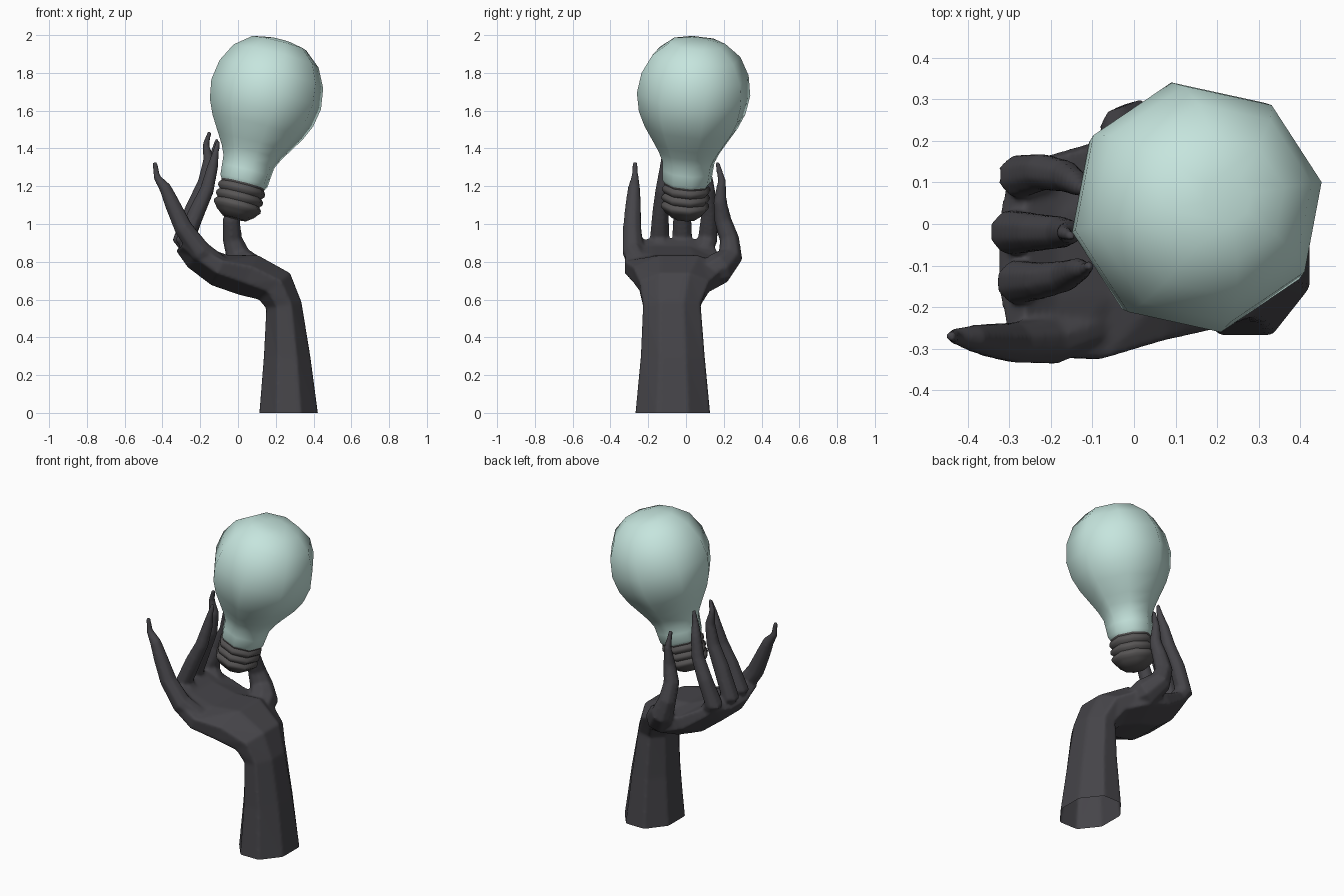
import bpy
import bmesh
import math
from mathutils import Vector, Matrix

if "Cube" in bpy.data.objects:
    bpy.data.objects.remove(bpy.data.objects["Cube"])


def material(name, rgb):
    m = bpy.data.materials.new(name)
    m.diffuse_color = (*rgb, 1)
    m.use_nodes = True
    m.node_tree.nodes["Principled BSDF"].inputs["Base Color"].default_value = m.diffuse_color
    return m


GLASS = material("pale_mint_glass", (0.565, 0.785, 0.73))
METAL = material("grey_metal", (0.095, 0.09, 0.09))
SKIN = material("charcoal_skin", (0.06, 0.058, 0.066))


def add_loft(bm, rings, start_cap=True, end_cap=True):
    """Skin a list of equal-length point rings."""
    vs = [[bm.verts.new(p) for p in ring] for ring in rings]
    n = len(vs[0])
    faces = []
    for a, b in zip(vs, vs[1:]):
        for i in range(n):
            j = (i + 1) % n
            faces.append(bm.faces.new((a[i], a[j], b[j], b[i])))
    if start_cap:
        faces.append(bm.faces.new(vs[0][::-1]))
    if end_cap:
        faces.append(bm.faces.new(vs[-1]))
    bmesh.ops.recalc_face_normals(bm, faces=faces)


def make_object(name, bm, mat, angle):
    mesh = bpy.data.meshes.new(name)
    bm.to_mesh(mesh)
    bm.free()
    mesh.materials.append(mat)
    ob = bpy.data.objects.new(name, mesh)
    bpy.context.collection.objects.link(ob)
    bpy.ops.object.select_all(action='DESELECT')
    ob.select_set(True)
    bpy.context.view_layer.objects.active = ob
    bpy.ops.object.shade_smooth_by_angle(angle=math.radians(angle))
    return ob


def circle(center, axis_rot, r, n, start=0.0):
    pts = []
    for i in range(n):
        a = start + 2 * math.pi * i / n
        pts.append(center + axis_rot @ Vector((r * math.cos(a), r * math.sin(a), 0)))
    return pts


# Light bulb: profiles (distance along tilted axis, radius), eight sides
AXIS = Vector((0.25, 0.074, 0.97)).normalized()
TILT = Vector((0, 0, 1)).rotation_difference(AXIS).to_matrix()
FOOT = Vector((-0.02, -0.01, 1.03))


def turned(name, profile, mat, angle, start_cap, end_cap):
    bm = bmesh.new()
    add_loft(bm, [circle(FOOT + AXIS * s, TILT, r, 8, math.radians(11)) for s, r in profile],
             start_cap, end_cap)
    make_object(name, bm, mat, angle)


turned("bulb_glass", [
    (0.185, 0.118), (0.205, 0.131), (0.26, 0.136), (0.31, 0.141), (0.36, 0.164),
    (0.41, 0.195), (0.50, 0.252), (0.58, 0.288), (0.68, 0.306), (0.79, 0.289),
    (0.89, 0.237), (0.96, 0.15), (0.978, 0.06)], GLASS, 70, False, True)

screw = [(0.0, 0.065), (0.03, 0.105)]
for k in range(3):
    s = 0.045 + 0.045 * k
    screw += [(s, 0.116), (s + 0.015, 0.13), (s + 0.03, 0.13)]
screw += [(0.18, 0.118), (0.195, 0.123)]
turned("screw_base", screw, METAL, 50, True, False)

# Forearm and palm: (x, y, z, half width, half thickness, thickness tilt, cup)
SECTIONS = [
    (0.269, -0.07, -0.04, 0.205, 0.162, 0, 0),
    (0.26, -0.07, 0.30, 0.172, 0.125, 0, 0),
    (0.243, -0.075, 0.57, 0.155, 0.096, 10, 0),
    (0.193, -0.06, 0.67, 0.19, 0.11, 40, 0),
    (0.055, -0.035, 0.73, 0.25, 0.118, 64, 0),
    (-0.095, -0.065, 0.762, 0.265, 0.092, 62, 0.02),
    (-0.22, -0.08, 0.835, 0.245, 0.07, 55, 0.03),
    (-0.29, -0.075, 0.895, 0.215, 0.05, 45, 0.01),
]
hand = bmesh.new()
rings = []
for x, y, z, hw, ht, tilt, cup in SECTIONS:
    t = math.radians(tilt)
    thick = Vector((math.cos(t), 0, math.sin(t)))
    ring = []
    for i in range(8):
        a = math.radians(22.5 + 45 * i)
        u, v = math.cos(a) * 1.06, math.sin(a) * 1.06
        ring.append(Vector((x, y, z)) + Vector((0, u * hw, 0))
                    + thick * (v * ht + cup * (u * u - 0.5)))
    rings.append(ring)
add_loft(hand, rings)


# Fingers and thumb: tapered tubes through (x, y, z, radius) points
def finger(path):
    pts = [Vector(p[:3]) for p in path]
    rot, prev, rings = Matrix.Identity(3), Vector((0, 0, 1)), []
    for i, p in enumerate(pts):
        d = (pts[min(i + 1, len(pts) - 1)] - pts[max(i - 1, 0)]).normalized()
        rot = prev.rotation_difference(d).to_matrix() @ rot
        prev = d
        rings.append(circle(p, rot, path[i][3], 8, math.pi / 8))
    add_loft(hand, rings)


# index finger
finger([
    (-0.18, 0.08, 0.80, 0.045), (-0.275, 0.115, 0.92, 0.055), (-0.22, 0.125, 1.06, 0.046),
    (-0.165, 0.115, 1.18, 0.04), (-0.14, 0.10, 1.30, 0.032), (-0.125, 0.085, 1.38, 0.021),
    (-0.11, 0.08, 1.45, 0.012)])
# middle finger
finger([
    (-0.20, -0.02, 0.80, 0.045), (-0.295, -0.02, 0.92, 0.056), (-0.235, -0.02, 1.08, 0.048),
    (-0.175, -0.02, 1.22, 0.04), (-0.155, -0.02, 1.34, 0.031), (-0.17, -0.02, 1.42, 0.019),
    (-0.15, -0.03, 1.49, 0.012)])
# ring finger
finger([
    (-0.19, -0.13, 0.80, 0.045), (-0.28, -0.14, 0.92, 0.055), (-0.22, -0.135, 1.06, 0.046),
    (-0.165, -0.125, 1.18, 0.039), (-0.135, -0.11, 1.30, 0.031), (-0.12, -0.11, 1.37, 0.02),
    (-0.105, -0.10, 1.44, 0.012)])
# little finger
finger([
    (-0.06, -0.23, 0.76, 0.05), (-0.20, -0.28, 0.855, 0.06), (-0.29, -0.285, 0.98, 0.051),
    (-0.345, -0.28, 1.10, 0.043), (-0.385, -0.275, 1.19, 0.034), (-0.43, -0.27, 1.25, 0.02),
    (-0.44, -0.27, 1.33, 0.013)])
# thumb
finger([
    (0.10, 0.08, 0.73, 0.06), (0.055, 0.175, 0.765, 0.088), (0.0, 0.235, 0.83, 0.068),
    (-0.03, 0.23, 0.92, 0.053), (-0.035, 0.195, 1.02, 0.047), (-0.01, 0.18, 1.12, 0.037),
    (-0.005, 0.19, 1.23, 0.022), (-0.01, 0.165, 1.33, 0.012)])

# Fuse palm and fingers into one skin, then cut the wrist end open at the floor
blank = make_object("hand_blank", hand, SKIN, 60)
fuse = blank.modifiers.new("fuse", 'REMESH')
fuse.mode = 'VOXEL'
fuse.voxel_size = 0.009
soften = blank.modifiers.new("soften", 'SMOOTH')
soften.factor = 0.5
soften.iterations = 6
bpy.context.view_layer.update()
depsgraph = bpy.context.evaluated_depsgraph_get()
fused = bpy.data.meshes.new_from_object(blank.evaluated_get(depsgraph))
bm = bmesh.new()
bm.from_mesh(fused)
bmesh.ops.bisect_plane(bm, geom=bm.verts[:] + bm.edges[:] + bm.faces[:],
                       plane_co=(0, 0, 0), plane_no=(0, 0, 1), clear_inner=True)
make_object("hand_and_forearm", bm, SKIN, 70)
bpy.data.objects.remove(blank)
